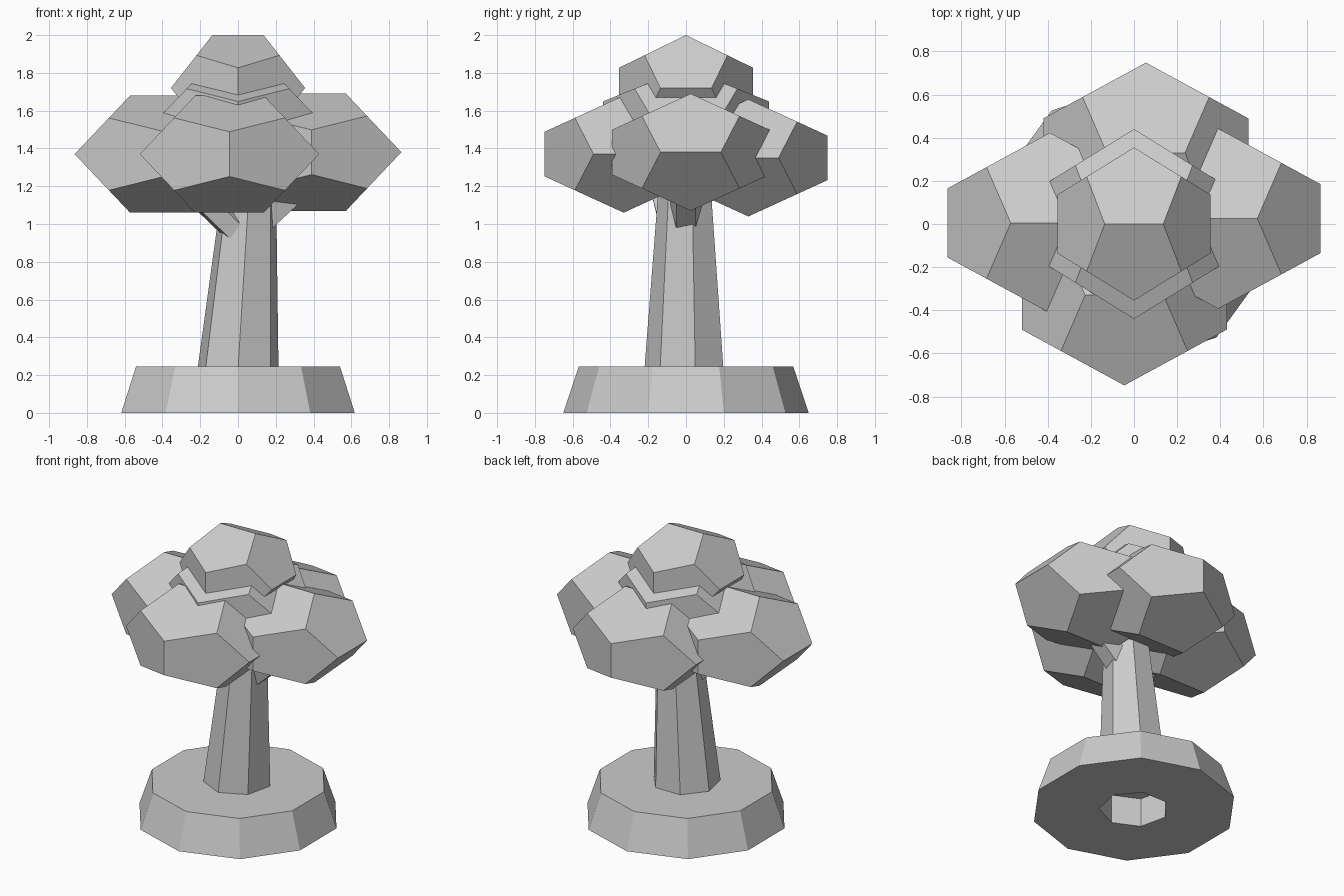
import bpy, bmesh
from math import sin, cos, pi
from mathutils import Vector

cube = bpy.data.objects.get("Cube")
if cube:
    bpy.data.objects.remove(cube, do_unlink=True)

grey = bpy.data.materials.new("plain_grey")
grey.use_nodes = True
COLOUR = (0.6, 0.6, 0.6, 1)
grey.diffuse_color = COLOUR
grey.node_tree.nodes["Principled BSDF"].inputs["Base Color"].default_value = COLOUR


def finish(name, bm):
    bmesh.ops.recalc_face_normals(bm, faces=bm.faces)
    mesh = bpy.data.meshes.new(name)
    bm.to_mesh(mesh)
    bm.free()
    mesh.materials.append(grey)
    obj = bpy.data.objects.new(name, mesh)
    bpy.context.collection.objects.link(obj)
    return obj


def ring(bm, sides, radius, centre):
    """Polygon loop with one corner pointing to the front."""
    x, y, z = centre
    angles = [2 * pi * i / sides - pi / 2 for i in range(sides)]
    return [bm.verts.new((x + radius * cos(a), y + radius * sin(a), z)) for a in angles]


def wall(bm, low, high):
    n = len(low)
    for i in range(n):
        j = (i + 1) % n
        bm.faces.new((low[i], low[j], high[j], high[i]))


def leaf_clump(name, centre, half):
    """Dodecahedron stretched to the given half sizes."""
    phi = (1 + 5 ** 0.5) / 2
    a, b = 1 / phi, 1 / phi ** 2
    signs = (-1, 1)
    points = [(a * i, a * j, a * k) for i in signs for j in signs for k in signs]
    for i in signs:
        for j in signs:
            points += [(i, b * j, 0), (b * i, 0, j), (0, i, b * j)]
    bm = bmesh.new()
    for p in points:
        bm.verts.new(p)
    bmesh.ops.convex_hull(bm, input=bm.verts)
    bmesh.ops.dissolve_limit(bm, angle_limit=0.05, verts=bm.verts, edges=bm.edges)
    bmesh.ops.scale(bm, vec=half, verts=bm.verts)
    bmesh.ops.translate(bm, vec=centre, verts=bm.verts)
    finish(name, bm)


def branch(name, start, end, r_start, r_end, sides=5):
    start, end = Vector(start), Vector(end)
    axis = end - start
    bm = bmesh.new()
    bmesh.ops.create_cone(bm, cap_ends=True, segments=sides, radius1=r_start,
                          radius2=r_end, depth=axis.length)
    bmesh.ops.rotate(bm, verts=bm.verts, cent=(0, 0, 0),
                     matrix=axis.to_track_quat('Z', 'Y').to_matrix())
    bmesh.ops.translate(bm, vec=(start + end) / 2, verts=bm.verts)
    finish(name, bm)


# Ten-sided base with a recess under the trunk
bm = bmesh.new()
outer_low = ring(bm, 10, 0.65, (0, 0, 0))
outer_high = ring(bm, 10, 0.568, (0, 0, 0.245))
wall(bm, outer_low, outer_high)
bm.faces.new(outer_high)
hole_low = ring(bm, 7, 0.22, (0, 0, 0))
hole_high = ring(bm, 7, 0.22, (0, 0, 0.2))
wall(bm, hole_low, hole_high)
bm.faces.new(hole_high)
rim = [e for e in bm.edges if all(v.co.z == 0 for v in e.verts)]
bmesh.ops.triangle_fill(bm, edges=rim, use_beauty=True)
finish("base", bm)

# Leaning seven-sided trunk
bm = bmesh.new()
low = ring(bm, 7, 0.22, (0, 0, 0.23))
high = ring(bm, 7, 0.145, (0.06, 0, 1.2))
wall(bm, low, high)
bm.faces.new(low)
bm.faces.new(high)
finish("trunk", bm)

# Branch stubs under the leaves
branch("right_branch", (-0.01, -0.07, 0.97), (-0.27, -0.13, 1.22), 0.08, 0.08)
branch("left_branch", (0.12, 0, 1.02), (0.38, 0, 1.25), 0.09, 0.08)

# Leaf clumps
side_size = (0.475, 0.418, 0.31)
leaf_clump("front_leaves", (-0.045, -0.33, 1.37), side_size)
leaf_clump("back_leaves", (0.055, 0.33, 1.35), side_size)
leaf_clump("right_leaves", (-0.39, 0.005, 1.37), side_size)
leaf_clump("left_leaves", (0.39, 0.025, 1.38), side_size)
leaf_clump("middle_leaves", (0, 0, 1.54), (0.44, 0.44, 0.285))
leaf_clump("top_leaves", (0, 0, 1.72), (0.355, 0.355, 0.28))
